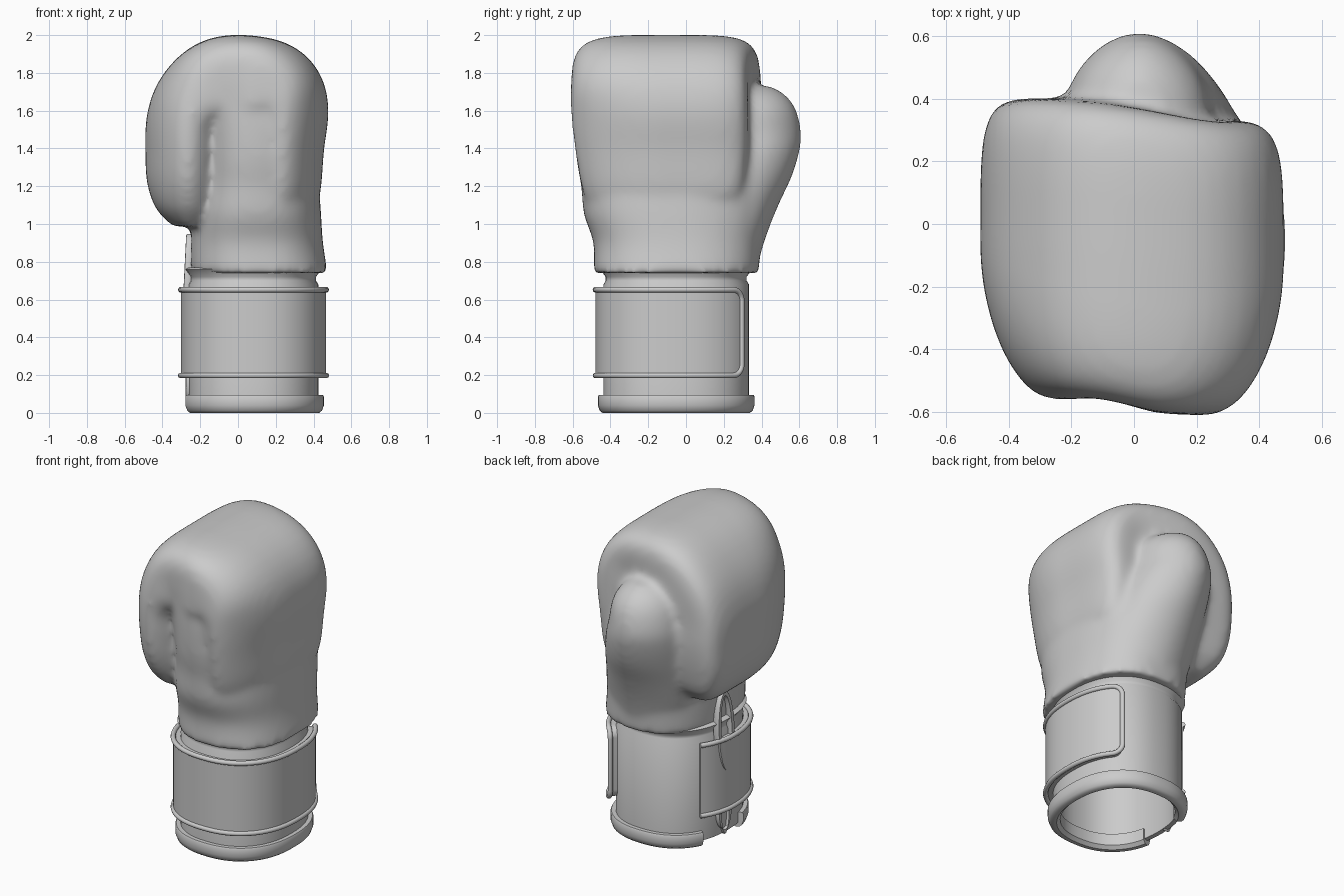
import bpy, bmesh, math
from mathutils import Vector

cube = bpy.data.objects.get("Cube")
if cube:
    bpy.data.objects.remove(cube)

grey = bpy.data.materials.new("glove_grey")
grey.use_nodes = True
COLOR = (0.6, 0.6, 0.6, 1)
grey.diffuse_color = COLOR
grey.node_tree.nodes["Principled BSDF"].inputs["Base Color"].default_value = COLOR

CX, CY = 0.082, -0.052   # centre of the wrist
RX, RY = 0.343, 0.385    # sleeve radii
SQUARE = 2.3             # squareness of the wrist outline


def oval(center, u, v, ru, rv, power, n=48, far_power=None):
    """Superellipse ring around center; far_power squares off the +v side."""
    pts = []
    for i in range(n):
        a = 2 * math.pi * i / n
        c, s = math.cos(a), math.sin(a)
        p = far_power if far_power and s > 0 else power
        pu = math.copysign(abs(c) ** (2 / p), c) * ru
        pv = math.copysign(abs(s) ** (2 / p), s) * rv
        pts.append(center + u * pu + v * pv)
    return pts


def smooth_rows(rows, steps=5):
    """Spline through rows of numbers."""
    out = []
    for i in range(len(rows) - 1):
        a, b = rows[max(i - 1, 0)], rows[i]
        c, d = rows[i + 1], rows[min(i + 2, len(rows) - 1)]
        for k in range(steps):
            t = k / steps
            out.append([q + t / 2 * (r - p + t * (2 * p - 5 * q + 4 * r - s
                                                  + t * (3 * (q - r) + s - p)))
                        for p, q, r, s in zip(a, b, c, d)])
    return out + [list(rows[-1])]


def loft(bm, rings, closed=False):
    """Skin a list of rings, capping both ends unless closed."""
    vs = [[bm.verts.new(p) for p in r] for r in rings]
    n = len(rings[0])
    pairs = list(zip(vs, vs[1:]))
    if closed:
        pairs.append((vs[-1], vs[0]))
    for a, b in pairs:
        for i in range(n):
            j = (i + 1) % n
            bm.faces.new((a[i], a[j], b[j], b[i]))
    if not closed:
        bm.faces.new(vs[0])
        bm.faces.new(vs[-1])


def finish(name, bm, angle=40):
    bmesh.ops.recalc_face_normals(bm, faces=bm.faces)
    mesh = bpy.data.meshes.new(name)
    bm.to_mesh(mesh)
    bm.free()
    obj = bpy.data.objects.new(name, mesh)
    bpy.context.collection.objects.link(obj)
    mesh.materials.append(grey)
    bpy.ops.object.select_all(action='DESELECT')
    obj.select_set(True)
    bpy.context.view_layer.objects.active = obj
    bpy.ops.object.shade_smooth_by_angle(angle=math.radians(angle))
    return obj


X, Y = Vector((1, 0, 0)), Vector((0, 1, 0))


def upright(bm, rows, power):
    """Loft of level rings: z, x range, y range."""
    loft(bm, [oval(Vector(((a + b) / 2, (c + d) / 2, z)), X, Y,
                   (b - a) / 2, (d - c) / 2, power)
              for z, a, b, c, d in smooth_rows(rows)])


# Padded body: palm block, curled finger roll and thumb fused into one skin
bm = bmesh.new()
upright(bm, [
    (0.74, -0.25, 0.475, -0.49, 0.385), (0.9, -0.25, 0.45, -0.49, 0.4),
    (1.05, -0.24, 0.44, -0.54, 0.43), (1.2, -0.22, 0.43, -0.555, 0.44),
    (1.35, -0.21, 0.42, -0.58, 0.42), (1.55, -0.22, 0.42, -0.59, 0.36),
    (1.72, -0.24, 0.38, -0.58, 0.28), (1.82, -0.2, 0.3, -0.54, 0.2)], 2.4)

# finger roll: x, z, half thickness, y range, roundness of the front edge
hook = [(0.23, 1.0, 0.12, -0.45, 0.2, 1.8), (0.22, 1.15, 0.21, -0.54, 0.3, 1.8),
        (0.23, 1.4, 0.225, -0.59, 0.33, 1.8), (0.23, 1.6, 0.25, -0.61, 0.33, 1.9),
        (0.18, 1.7, 0.262, -0.61, 0.33, 2.8), (0.06, 1.745, 0.253, -0.6, 0.36, 4.2),
        (-0.09, 1.735, 0.253, -0.56, 0.39, 4), (-0.2, 1.655, 0.24, -0.56, 0.4, 2.5),
        (-0.255, 1.54, 0.23, -0.56, 0.4, 1.9), (-0.265, 1.38, 0.225, -0.55, 0.4, 1.8),
        (-0.265, 1.22, 0.215, -0.52, 0.38, 1.8), (-0.255, 1.08, 0.17, -0.45, 0.34, 2),
        (-0.25, 0.99, 0.09, -0.36, 0.26, 2)]
rows = smooth_rows(hook)
rings = []
for i, (x, z, t, y0, y1, power) in enumerate(rows):
    a, b = rows[max(i - 1, 0)], rows[min(i + 1, len(rows) - 1)]
    along = Vector((b[0] - a[0], 0, b[1] - a[1])).normalized()
    rings.append(oval(Vector((x, (y0 + y1) / 2, z)), along.cross(Y), Y,
                      t, (y1 - y0) / 2, power, far_power=5))
loft(bm, rings)

# thumb
upright(bm, [
    (0.76, -0.15, 0.38, 0, 0.37), (0.95, -0.2, 0.38, 0, 0.43),
    (1.1, -0.22, 0.36, 0, 0.49), (1.25, -0.23, 0.33, 0, 0.56),
    (1.38, -0.23, 0.29, 0.05, 0.6), (1.48, -0.22, 0.25, 0.1, 0.61),
    (1.6, -0.19, 0.23, 0.12, 0.585), (1.68, -0.14, 0.18, 0.15, 0.53),
    (1.73, -0.06, 0.1, 0.22, 0.45)], 1.85)
bmesh.ops.recalc_face_normals(bm, faces=bm.faces)
body = finish("padded_fist", bm)
rm = body.modifiers.new("fuse", 'REMESH')
rm.mode = 'VOXEL'
rm.voxel_size = 0.02
rm.use_smooth_shade = True
sm = body.modifiers.new("soften", 'SMOOTH')
sm.factor = 0.5
sm.iterations = 12


def wrist_ring(offset, z):
    return oval(Vector((CX, CY, z)), X, Y, RX + offset, RY + offset, SQUARE, 64)


# Hollow wrist sleeve: inside from its roof down, then outside up to the neck
bm = bmesh.new()
loft(bm, [wrist_ring(*r) for r in (
    (-0.03, 0.72), (-0.03, 0.03), (0, 0.03), (0, 0.68),
    (-0.012, 0.7), (-0.012, 0.72), (0.018, 0.76), (0, 0.77))])
finish("wrist_sleeve", bm)


def on_wrist(deg, offset, z):
    a = math.radians(deg)
    c, s = math.cos(a), math.sin(a)
    p = 2 / SQUARE
    return Vector((CX + math.copysign(abs(c) ** p, c) * (RX + offset),
                   CY + math.copysign(abs(s) ** p, s) * (RY + offset), z))


# Bottom rim, open at the palm slit
bm = bmesh.new()
rim = [(-0.04, 0.02), (-0.02, 0), (0.005, 0), (0.02, 0.012), (0.03, 0.04),
       (0.03, 0.085), (0.025, 0.095), (-0.04, 0.095)]
RIM_START, RIM_END, RIM_STEPS = -164, 150, 72
loft(bm, [[on_wrist(RIM_START + (RIM_END - RIM_START) * i / RIM_STEPS, o, z)
           for o, z in rim] for i in range(RIM_STEPS + 1)])
finish("bottom_rim", bm)

# Strap rises from the sleeve, wraps the wrist and ends in a round-cornered tab
START, END, CORNER = -212, 52, 10
MID, HALF = 0.425, 0.227


def half_height(deg):
    t = max(0, (deg - (END - CORNER)) / CORNER)
    return HALF - 0.06 * (1 - math.sqrt(max(0, 1 - t * t)))


def lift(deg):
    return 0.012 + 0.03 * min(1, (deg - START) / 30)


angles = [START + (END - CORNER - START) * i / 70 for i in range(70)]
angles += [END - CORNER + CORNER * math.sin(math.pi / 2 * i / 8) for i in range(9)]
bm = bmesh.new()
loft(bm, [[on_wrist(a, o, MID + s * half_height(a))
           for o, s in ((-0.01, -1), (lift(a), -1), (lift(a), 1), (-0.01, 1))]
          for a in angles])
finish("wrist_strap", bm)

# Piping along the strap's long edges and around the tab
piping = bpy.data.curves.new("strap_piping", 'CURVE')
piping.dimensions = '3D'
piping.bevel_depth = 0.015
piping.bevel_resolution = 3
piping.use_fill_caps = True
edge = [on_wrist(a, lift(a), MID + half_height(a)) for a in angles]
edge += [on_wrist(a, lift(a), MID - half_height(a)) for a in reversed(angles)]
spline = piping.splines.new('POLY')
spline.points.add(len(edge) - 1)
for q, p in zip(spline.points, edge):
    q.co = (*p, 1)
spline.use_smooth = True
piping.materials.append(grey)
bpy.context.collection.objects.link(bpy.data.objects.new("strap_piping", piping))


# Pull loops at the palm slit: one above the strap, one below
def pull_loop(name, x, z_end, z_root, lean, width):
    bm = bmesh.new()
    n = 24
    rings = []
    for i in range(n):
        a = 2 * math.pi * i / n
        out = Vector((0, math.cos(a), math.sin(a)))
        c = Vector((x + lean * out.z, -0.01 + width * out.y,
                    (z_end + z_root) / 2 + (z_end - z_root) / 2 * out.z))
        rings.append(oval(c, X, out, 0.022, 0.018, 4, 12))
    loft(bm, rings, closed=True)
    finish(name, bm)


pull_loop("upper_pull_loop", -0.265, 0.93, 0.45, 0.012, 0.066)
pull_loop("lower_pull_loop", -0.255, 0.04, 0.3, 0, 0.05)
